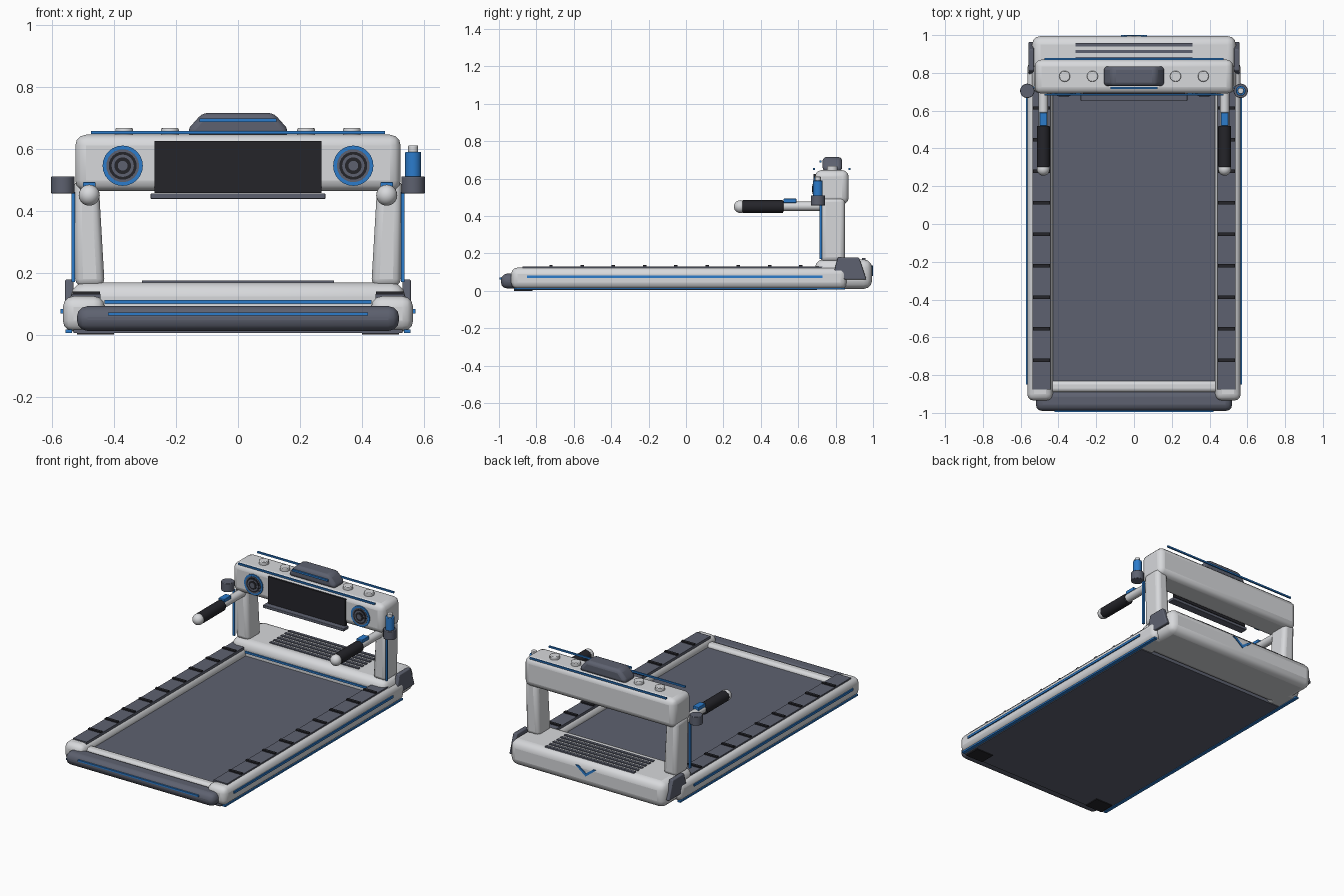
import bpy, bmesh, math
from mathutils import Matrix

cube = bpy.data.objects.get("Cube")
if cube:
    bpy.data.objects.remove(cube, do_unlink=True)


def material(name, rgb):
    m = bpy.data.materials.new(name)
    m.use_nodes = True
    m.diffuse_color = (*rgb, 1)
    m.node_tree.nodes["Principled BSDF"].inputs["Base Color"].default_value = (*rgb, 1)
    return m


WHITE = material("off white", (0.68, 0.69, 0.71))
GREY = material("slate grey", (0.11, 0.12, 0.16))
DARK = material("near black", (0.018, 0.018, 0.023))
BLUE = material("bright blue", (0.025, 0.2, 0.6))


def finish(name, bm, mat, bevel=0, segments=3):
    bmesh.ops.recalc_face_normals(bm, faces=bm.faces)
    mesh = bpy.data.meshes.new(name)
    bm.to_mesh(mesh)
    bm.free()
    mesh.materials.append(mat)
    ob = bpy.data.objects.new(name, mesh)
    bpy.context.collection.objects.link(ob)
    if bevel:
        mod = ob.modifiers.new("Rounded edges", 'BEVEL')
        mod.width, mod.segments = bevel, segments
        mod.limit_method = 'ANGLE'
    bpy.ops.object.select_all(action='DESELECT')
    ob.select_set(True)
    bpy.context.view_layer.objects.active = ob
    bpy.ops.object.shade_smooth_by_angle(angle=math.radians(25))
    return ob


def box(name, x, y, z, mat, bevel=0):
    """Box from (low, high) ranges on each axis."""
    bm = bmesh.new()
    bmesh.ops.create_cube(bm, size=1)
    for v in bm.verts:
        v.co = [r[0] if c < 0 else r[1] for c, r in zip(v.co, (x, y, z))]
    return finish(name, bm, mat, bevel)


def prism(name, profile, axis, lo, hi, mat, bevel=0):
    """Extrude a (x, z) profile along y, or a (y, z) profile along x."""
    bm = bmesh.new()
    place = (lambda a, b, d: (a, d, b)) if axis == 'y' else (lambda a, b, d: (d, a, b))
    ends = [[bm.verts.new(place(a, b, d)) for a, b in profile] for d in (lo, hi)]
    n = len(profile)
    bm.faces.new(ends[0])
    bm.faces.new(ends[1])
    for i in range(n):
        j = (i + 1) % n
        bm.faces.new((ends[0][i], ends[0][j], ends[1][j], ends[1][i]))
    return finish(name, bm, mat, bevel)


def cylinder(name, centre, radius, length, mat, axis='z', bevel=0):
    bm = bmesh.new()
    bmesh.ops.create_cone(bm, cap_ends=True, segments=24, radius1=radius, radius2=radius, depth=length)
    if axis == 'y':
        bmesh.ops.rotate(bm, verts=bm.verts, matrix=Matrix.Rotation(math.pi / 2, 3, 'X'))
    bmesh.ops.translate(bm, verts=bm.verts, vec=centre)
    return finish(name, bm, mat, bevel, 2)


def ball(name, centre, radius, mat):
    bm = bmesh.new()
    bmesh.ops.create_uvsphere(bm, u_segments=20, v_segments=12, radius=radius)
    bmesh.ops.translate(bm, verts=bm.verts, vec=centre)
    return finish(name, bm, mat)


def span(side, a, b):
    """Range on x, mirrored for side -1."""
    return tuple(sorted((side * a, side * b)))


# Running deck
box("underside_plate", (-0.53, 0.53), (-0.92, 0.70), (0.005, 0.03), GREY)
box("running_belt", (-0.44, 0.44), (-0.87, 0.72), (0.03, 0.08), GREY)
box("rear_crossbar", (-0.45, 0.45), (-0.89, -0.83), (0.03, 0.1), WHITE, 0.02)
box("rear_roller_cover", (-0.52, 0.52), (-0.99, -0.88), (0.012, 0.092), GREY, 0.035)
box("rear_accent", (-0.42, 0.42), (-0.996, -0.985), (0.061, 0.071), BLUE)

# Motor hood
box("motor_hood", (-0.54, 0.54), (0.69, 0.995), (0.01, 0.168), WHITE, 0.045)
box("hood_front_accent", (-0.43, 0.43), (0.682, 0.692), (0.1, 0.112), BLUE)
for i in range(6):
    y = 0.95 - i * 0.037
    box(f"hood_vent_{i + 1}", (-0.31, 0.31), (y - 0.009, y + 0.009), (0.16, 0.174), GREY)
prism("hood_chevron", [(-0.07, 0.135), (-0.05, 0.135), (0, 0.1), (0.05, 0.135),
                       (0.07, 0.135), (0, 0.08)], 'y', 0.985, 1.0, BLUE)

# Parts found on both sides
for s, side in ((1, "left"), (-1, "right")):
    # Side rails and foot boards
    box(f"{side}_rail", span(s, 0.43, 0.565), (-0.935, 0.86), (0.01, 0.124), WHITE, 0.035)
    box(f"{side}_rail_accent", span(s, 0.56, 0.572), (-0.85, 0.73), (0.068, 0.082), BLUE)
    box(f"{side}_lower_accent", span(s, 0.535, 0.556), (-0.92, 0.85), (0.006, 0.016), BLUE)
    box(f"{side}_foot_board", span(s, 0.443, 0.537), (-0.875, 0.75), (0.115, 0.131), GREY)
    for i in range(9):
        y = -0.722 + i * 0.167
        box(f"{side}_grip_strip_{i + 1}", span(s, 0.446, 0.534), (y - 0.009, y + 0.009), (0.13, 0.139), DARK)
    box(f"{side}_rear_foot", span(s, 0.4, 0.52), (-0.92, -0.82), (0, 0.02), DARK)

    # Hood side bracket
    prism(f"{side}_bracket", [(0.785, 0.08), (0.812, 0.178), (0.925, 0.178), (0.965, 0.06), (0.85, 0.06)],
          'x', *span(s, 0.53, 0.558), GREY, 0.006)

    # Upright
    prism(f"{side}_upright", [(s * 0.43, 0.155), (s * 0.525, 0.155), (s * 0.53, 0.5), (s * 0.45, 0.5)],
          'y', 0.72, 0.85, WHITE, 0.025)
    box(f"{side}_upright_accent", span(s, 0.526, 0.538), (0.715, 0.727), (0.17, 0.46), BLUE)

    # Handlebar
    x = s * 0.48
    cylinder(f"{side}_handle_tube", (x, 0.52, 0.452), 0.025, 0.44, WHITE, 'y')
    cylinder(f"{side}_handle_grip", (x, 0.41, 0.45), 0.034, 0.22, DARK, 'y', 0.004)
    ball(f"{side}_handle_end", (x, 0.29, 0.45), 0.034, WHITE)
    box(f"{side}_handle_button", span(s, 0.46, 0.5), (0.52, 0.59), (0.47, 0.492), BLUE, 0.003)

    # Cup holder
    cylinder(f"{side}_cup_holder", (s * 0.565, 0.705, 0.483), 0.038, 0.055, GREY, bevel=0.003)

    # Speaker with concentric rings
    rings = ((0.065, BLUE), (0.053, GREY), (0.045, DARK), (0.036, GREY), (0.027, DARK), (0.016, GREY))
    for i, (radius, mat) in enumerate(rings):
        cylinder(f"{side}_speaker_ring_{i + 1}", (s * 0.372, 0.69 - i * 0.002, 0.545), radius, 0.012, mat, 'y')

    # Console knobs
    for i, kx in enumerate((0.22, 0.367)):
        cylinder(f"{side}_knob_{i + 1}", (s * kx, 0.782, 0.653), 0.029, 0.026, WHITE, bevel=0.004)

# Drink bottle in the left holder
cylinder("bottle_body", (0.565, 0.705, 0.54), 0.026, 0.1, BLUE, bevel=0.004)
cylinder("bottle_cap", (0.565, 0.705, 0.598), 0.016, 0.025, WHITE, bevel=0.003)

# Console
box("console", (-0.525, 0.525), (0.69, 0.87), (0.463, 0.645), WHITE, 0.035)
box("screen", (-0.27, 0.27), (0.682, 0.70), (0.457, 0.625), DARK)
box("screen_ledge", (-0.282, 0.282), (0.65, 0.70), (0.438, 0.456), GREY, 0.003)
for name, y in (("front", 0.684), ("back", 0.874)):
    box(f"console_{name}_accent", (-0.475, 0.475), (y - 0.005, y + 0.005), (0.647, 0.657), BLUE)

# Raised housing on top of the console
prism("top_housing", [(-0.165, 0.64), (-0.155, 0.67), (-0.115, 0.715), (0.115, 0.715),
                      (0.155, 0.67), (0.165, 0.64)], 'y', 0.73, 0.835, GREY, 0.02)
box("top_housing_accent", (-0.125, 0.125), (0.714, 0.724), (0.686, 0.697), BLUE)
